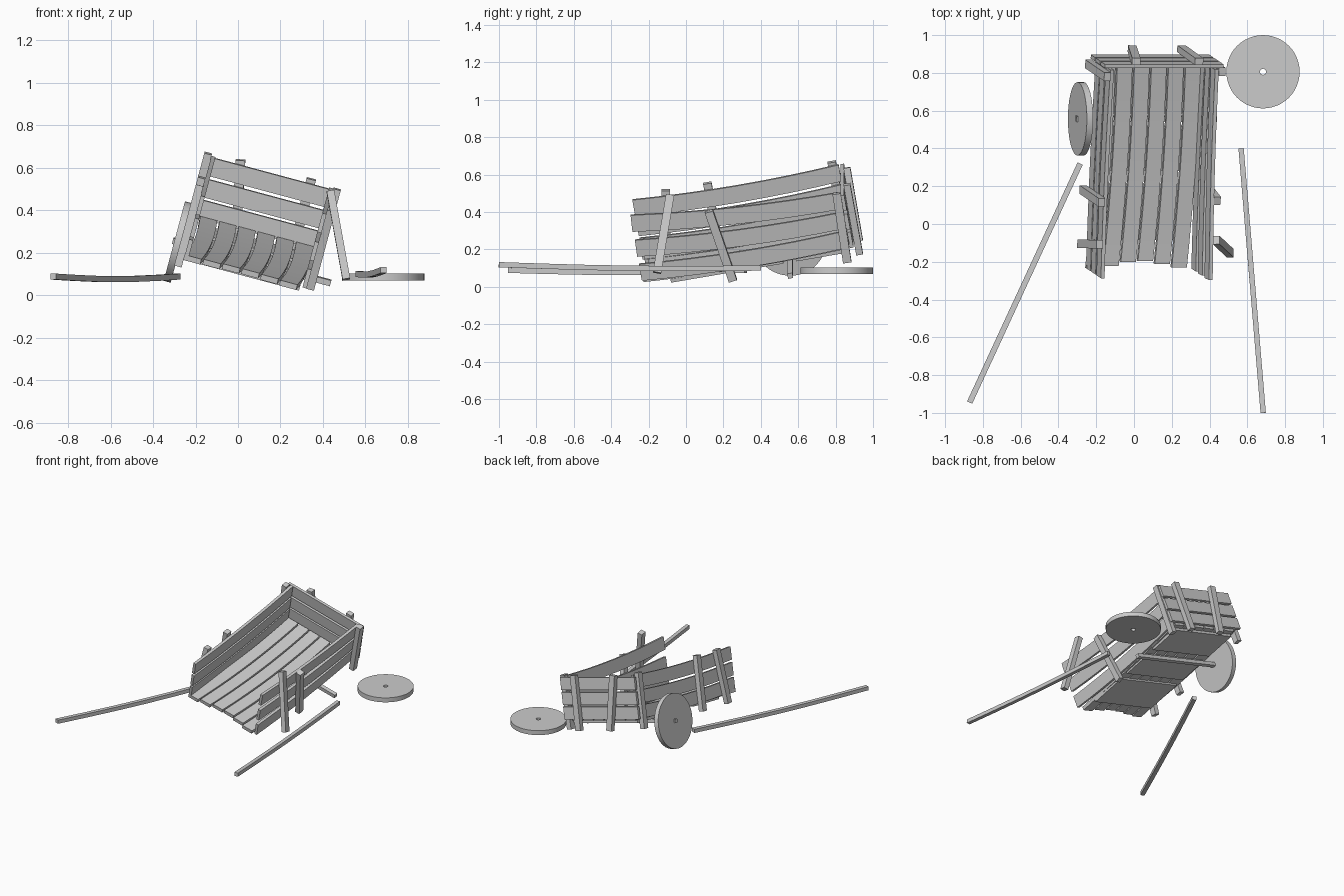
import bpy, bmesh, math
from mathutils import Matrix, Vector, Euler

if "Cube" in bpy.data.objects:
    bpy.data.objects.remove(bpy.data.objects["Cube"])

# Frame of the tilted cart body (pitched up at the back, rolled to the right)
BODY = Matrix.Translation((0.055, 0.32, 0.18)) @ \
    Euler((math.radians(10), math.radians(15), 0)).to_matrix().to_4x4()
WORLD = Matrix()


def finish(bm, name, frame):
    bmesh.ops.recalc_face_normals(bm, faces=bm.faces)
    me = bpy.data.meshes.new(name)
    bm.to_mesh(me)
    bm.free()
    me.transform(frame)
    ob = bpy.data.objects.new(name, me)
    bpy.context.collection.objects.link(ob)
    return ob


def plank(name, p, q, w, h, frame=BODY, bend=None, n=1):
    """Rectangular bar from p to q; w = sideways size, h = the other; bend(t) offsets it."""
    p, q = Vector(p), Vector(q)
    d = (q - p).normalized()
    ref = Vector((1, 0, 0)) if abs(d.x) < 0.8 else Vector((0, 1, 0))
    u = (ref - d * ref.dot(d)).normalized()
    v = d.cross(u)
    bm = bmesh.new()
    rings = []
    for i in range(n + 1):
        t = i / n
        c = p.lerp(q, t) + (Vector(bend(t)) if bend else Vector())
        rings.append([bm.verts.new(c + u * a * w / 2 + v * b * h / 2)
                      for a, b in ((-1, -1), (1, -1), (1, 1), (-1, 1))])
    for r, s in zip(rings, rings[1:]):
        for k in range(4):
            bm.faces.new((r[k], r[(k + 1) % 4], s[(k + 1) % 4], s[k]))
    bm.faces.new(rings[0])
    bm.faces.new(rings[-1])
    return finish(bm, name, frame)


def wheel(name, frame, r=0.194, hole=0.016, t=0.034, n=48):
    """Solid disc with a small axle hole, axis along local z."""
    bm = bmesh.new()
    loops = []
    for rad, z in ((hole, -t / 2), (r, -t / 2), (r, t / 2), (hole, t / 2)):
        loops.append([bm.verts.new((rad * math.cos(2 * math.pi * i / n),
                                    rad * math.sin(2 * math.pi * i / n), z)) for i in range(n)])
    for k in range(4):
        a, b = loops[k], loops[(k + 1) % 4]
        for i in range(n):
            j = (i + 1) % n
            bm.faces.new((a[i], a[j], b[j], b[i]))
    ob = finish(bm, name, frame)
    bpy.context.view_layer.objects.active = ob
    ob.select_set(True)
    bpy.ops.object.shade_smooth_by_angle(angle=math.radians(35))
    ob.select_set(False)


def sag(t):
    return (0, 0, -0.02 * (1 - (2 * t - 1) ** 2))


def sway(t):
    return (0.03 * t - 0.055 * t * t, 0, -0.012 * (1 - (2 * t - 1) ** 2))


# Floor planks running front to back, warped at the front
fronts = (-0.56, -0.545, -0.525, -0.52, -0.535, -0.555)
for i, yf in enumerate(fronts):
    x = -0.233 + 0.0935 * i
    plank(f"floor_plank_{i}", (x, 0.56, 0.016), (x, yf, 0.016), 0.083, 0.026, bend=sway, n=10)

# Wide cross boards under the floor
for i, (y0, y1) in enumerate(((-0.41, -0.11), (-0.04, 0.2), (0.27, 0.53))):
    plank(f"under_board_{i}", (0, y0, -0.012), (0, y1, -0.012), 0.53, 0.02)

# Side boards; the top right one has sprung up at the front
for side, s in (("left", -1), ("right", 1)):
    for i, z in enumerate((0.06, 0.165, 0.275)):
        zf = z
        if s > 0:
            zf = (0.07, 0.205, 0.345)[i]
        plank(f"{side}_side_board_{i}", (s * 0.287, 0.56, z), (s * 0.287, -0.56, zf),
              0.02, 0.092, bend=sag, n=8)

# Back boards
for i, z in enumerate((0.06, 0.162, 0.267)):
    plank(f"back_board_{i}", (-0.325, 0.578, z), (0.325, 0.578, z), 0.02, 0.088)

# Posts: left side, right side, back
PW, PD = 0.036, 0.045
for name, p, q in (
        ("left_rear_post", (-0.315, 0.525, -0.06), (-0.315, 0.525, 0.335)),
        ("left_middle_post", (-0.315, -0.15, -0.06), (-0.315, -0.15, 0.335)),
        ("left_front_post", (-0.315, -0.44, -0.055), (-0.315, -0.375, 0.335)),
        ("right_rear_post", (0.315, 0.54, -0.06), (0.315, 0.55, 0.325)),
        ("right_middle_post", (0.315, -0.08, -0.055), (0.315, -0.14, 0.345)),
        ("back_post_left", (-0.08, 0.607, -0.06), (-0.16, 0.607, 0.33)),
        ("back_post_right", (0.19, 0.607, -0.06), (0.185, 0.607, 0.33))):
    plank(name, p, q, PW if "back" not in name else PD, PD if "back" not in name else PW)

# Loose post leaning on the right side
plank("loose_post", (0.51, -0.155, 0.075), (0.435, -0.085, 0.49), PW, PD, WORLD)

# Axle, fitted wheel and fallen wheel
plank("axle", (-0.37, 0.23, -0.06), (0.40, 0.23, -0.06), 0.028, 0.028)
wheel("left_wheel", BODY @ Matrix.Translation((-0.345, 0.23, -0.06)) @ Matrix.Rotation(math.pi / 2, 4, 'Y'))
wheel("fallen_wheel", Matrix.Translation((0.683, 0.806, 0.086)))

# Broken-off pulling shafts lying in front
plank("left_shaft", (-0.285, 0.32, 0.088), (-0.87, -0.945, 0.088), 0.03, 0.028, WORLD,
      lambda t: (0, 0, -0.012 * math.sin(math.pi * t)), 6)
plank("right_shaft", (0.567, 0.40, 0.1), (0.684, -1.0, 0.118), 0.028, 0.028, WORLD,
      lambda t: (0, 0, -0.01 * math.sin(math.pi * t)), 6)
